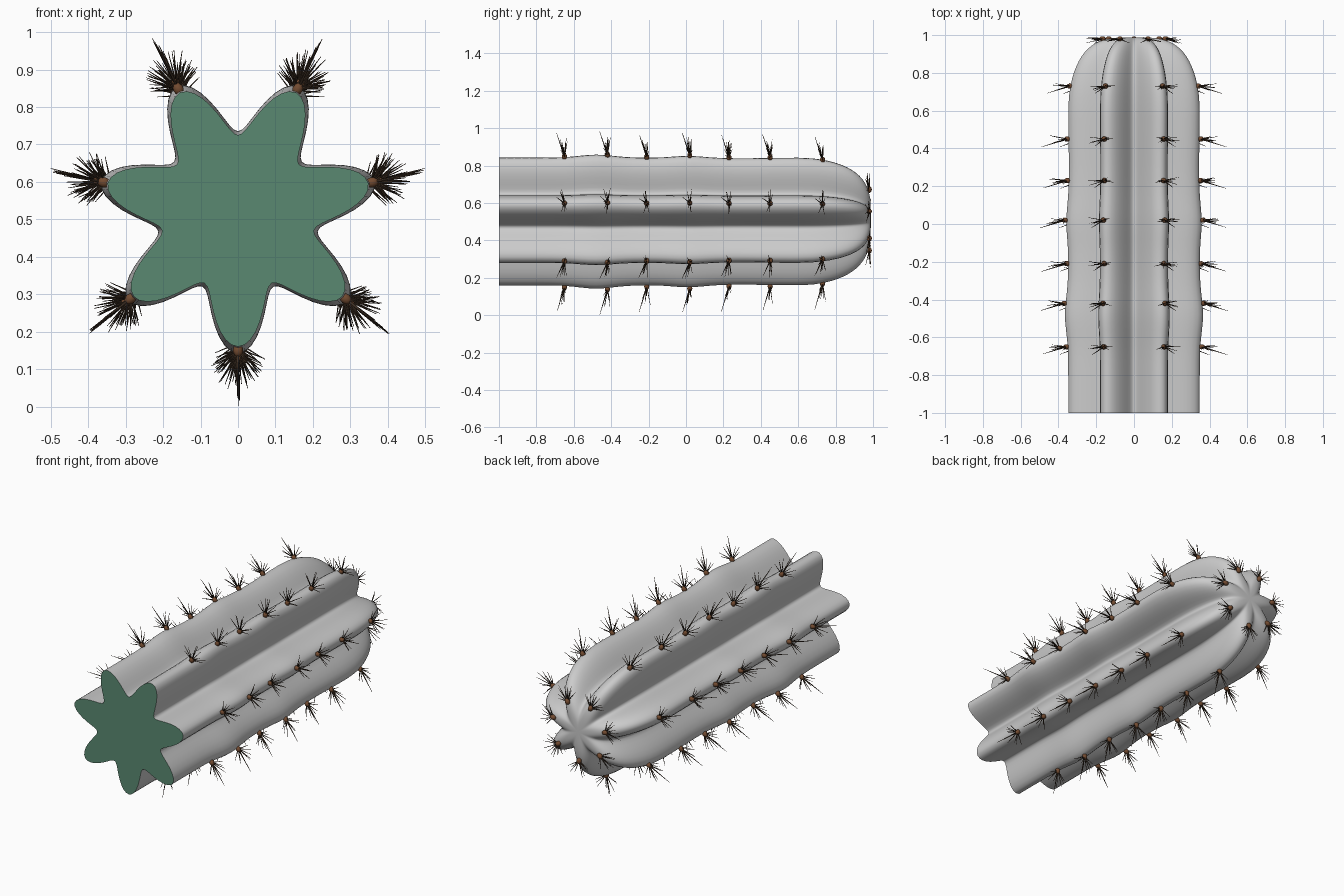
import bpy, bmesh, math, random
from mathutils import Vector, Matrix

if "Cube" in bpy.data.objects:
    bpy.data.objects.remove(bpy.data.objects["Cube"])

random.seed(7)
RIBS, SEG, CZ = 7, 18, 0.517
Q, CAP_Y, CAP_LEN = 3.5, 0.6, 0.388


def material(name, rgb):
    m = bpy.data.materials.new(name)
    m.diffuse_color = (*rgb, 1)
    m.use_nodes = True
    m.node_tree.nodes["Principled BSDF"].inputs["Base Color"].default_value = m.diffuse_color
    return m


def make_object(name, bm, mat=None, smooth=True):
    me = bpy.data.meshes.new(name)
    bm.to_mesh(me)
    bm.free()
    if mat:
        me.materials.append(mat)
    for p in me.polygons:
        p.use_smooth = smooth
    ob = bpy.data.objects.new(name, me)
    bpy.context.collection.objects.link(ob)
    return ob


def rib_radius(a):
    return 0.2825 + 0.0745 * math.cos(RIBS * a)


def bulge(y):
    # gentle swellings along the stem
    return (1 + 0.05 * math.exp(-((y + 0.48) / 0.13) ** 2)
            + 0.03 * math.exp(-((y - 0.01) / 0.11) ** 2)
            - 0.01 * math.exp(-((y - 0.3) / 0.15) ** 2))


def point(a, r, y):
    # angle is measured from straight down
    return Vector((r * math.sin(a), y, CZ - r * math.cos(a)))


# Ribbed stem: rows along the straight length, then a blunt rounded cap
rows = []
for i in range(41):
    y = -1 + 1.6 * i / 40
    rows.append((y, bulge(y)))
for i in range(1, 20):
    s = 1 - (i / 20) ** 1.5
    t = math.sqrt(1 - s ** Q)
    rows.append((CAP_Y + CAP_LEN * t, s))
count = RIBS * SEG
angles = [math.tau * j / count for j in range(count)]

bm = bmesh.new()
rings = [[bm.verts.new(point(a, rib_radius(a) * s, y)) for a in angles] for y, s in rows]
for r0, r1 in zip(rings, rings[1:]):
    for j in range(count):
        k = (j + 1) % count
        bm.faces.new((r0[j], r0[k], r1[k], r1[j]))
apex = bm.verts.new((0, CAP_Y + CAP_LEN, CZ))
for j in range(count):
    bm.faces.new((rings[-1][j], rings[-1][(j + 1) % count], apex))
bmesh.ops.recalc_face_normals(bm, faces=bm.faces)
make_object("cactus_stem", bm)

# Flat green cut face at the front
bm = bmesh.new()
face = bm.faces.new([bm.verts.new(point(a, rib_radius(a), -1)) for a in angles])
face.normal_update()
if face.normal.y > 0:
    face.normal_flip()
make_object("cut_face", bm, material("cut_green", (0.1, 0.25, 0.165)), False)

# Areoles and spine clusters along every rib
areoles, spines = bmesh.new(), bmesh.new()


def add_spine(base, direction, length, radius):
    d = direction.normalized()
    rot = d.to_track_quat('Z', 'Y').to_matrix().to_4x4()
    bmesh.ops.create_cone(spines, cap_ends=True, segments=5, radius1=radius, radius2=0.0008,
                          depth=length, matrix=Matrix.Translation(base + d * length / 2) @ rot)


stations = [(y, bulge(y)) for y in (-0.65, -0.42, -0.21, 0.02, 0.23, 0.45)]
stations += [(0.73, 0.955), (0.98, 0.46)]
for k in range(RIBS):
    a = math.tau * k / RIBS
    out = Vector((math.sin(a), 0, -math.cos(a)))
    side = Vector((math.cos(a), 0, math.sin(a)))
    along = Vector((0, 1, 0))
    for y, s in stations:
        base = point(a, 0.357 * s + 0.007, y)
        rot = out.to_track_quat('Z', 'Y').to_matrix().to_4x4()
        bmesh.ops.create_icosphere(areoles, subdivisions=2, radius=0.014,
                                   matrix=Matrix.Translation(base) @ rot @ Matrix.Diagonal((1, 1, 1.3, 1)))
        # one long central spine leaning towards the cut end
        if y < 0.9:
            add_spine(base, out - 0.3 * along + random.uniform(-.04, .04) * side,
                      random.uniform(0.13, 0.15), 0.0042)
        # fan of shorter spines across the rib
        for i in range(9):
            f = math.radians(-64 + 16 * i + random.uniform(-6, 6))
            d = out * math.cos(f) + side * math.sin(f)
            lean = random.uniform(-0.3, 0.2) if y < 0.9 else random.uniform(-0.3, 0.1)
            length = (0.06 + 0.035 * math.cos(f)) * random.uniform(0.8, 1.1)
            add_spine(base, d + lean * along, length, 0.003)

make_object("areoles", areoles, material("areole_brown", (0.17, 0.07, 0.03)))
make_object("spines", spines, material("spine_brown", (0.05, 0.03, 0.018)))
